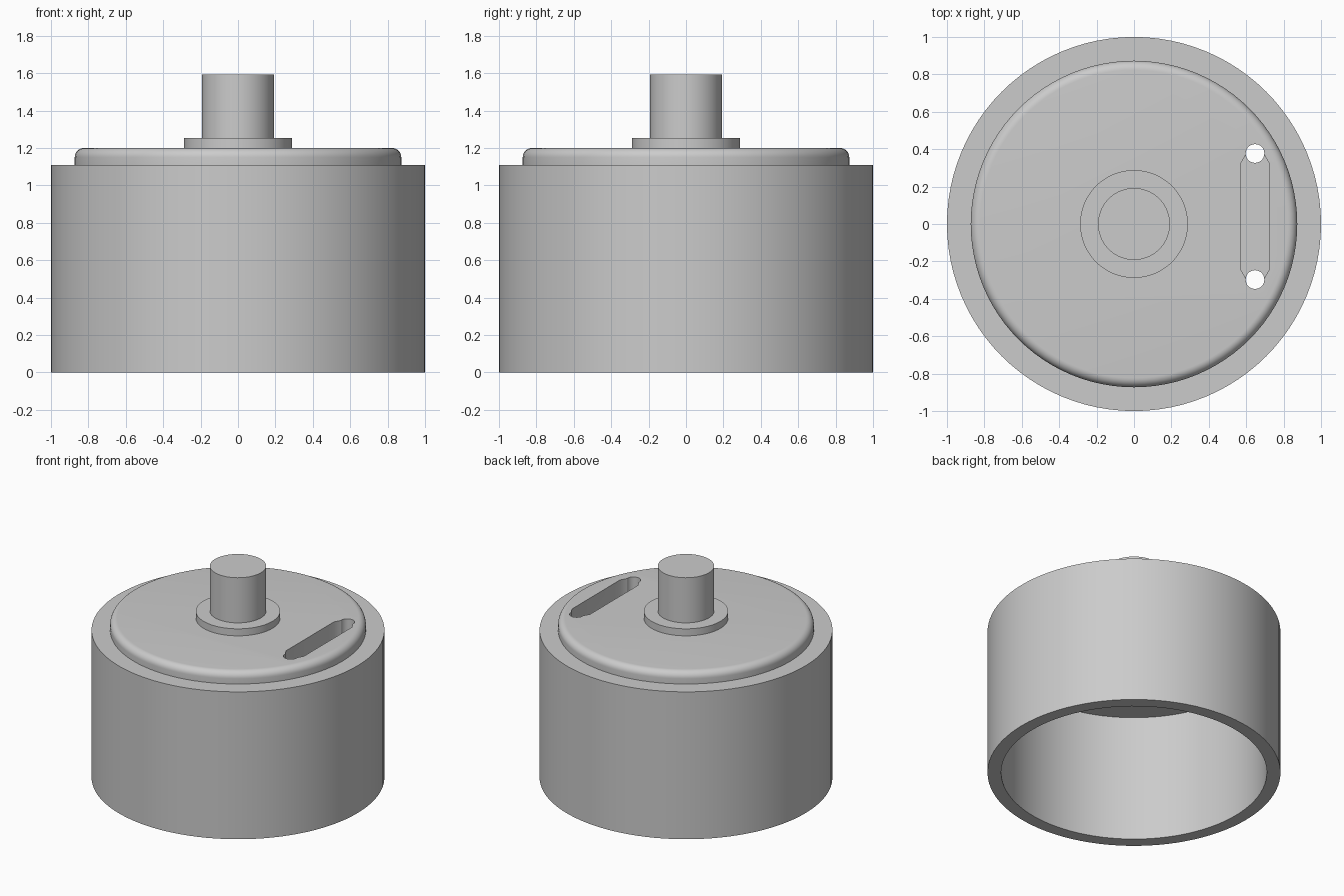
import bpy, bmesh, math
from mathutils import Vector

cube = bpy.data.objects.get("Cube")
if cube:
    bpy.data.objects.remove(cube, do_unlink=True)

grey = bpy.data.materials.new("plain grey")
grey.use_nodes = True
color = (0.6, 0.6, 0.6, 1)
grey.diffuse_color = color
grey.node_tree.nodes["Principled BSDF"].inputs["Base Color"].default_value = color


def finish(name, bm):
    mesh = bpy.data.meshes.new(name)
    bmesh.ops.recalc_face_normals(bm, faces=bm.faces)
    bm.to_mesh(mesh)
    bm.free()
    mesh.materials.append(grey)
    obj = bpy.data.objects.new(name, mesh)
    bpy.context.collection.objects.link(obj)
    return obj


def activate(obj):
    bpy.ops.object.select_all(action='DESELECT')
    obj.select_set(True)
    bpy.context.view_layer.objects.active = obj


def lathe(name, profile, steps=96):
    """Spin an (r, z) profile that starts and ends on the axis."""
    bm = bmesh.new()
    verts = [bm.verts.new((r, 0, z)) for r, z in profile]
    edges = [bm.edges.new(pair) for pair in zip(verts, verts[1:])]
    bmesh.ops.spin(bm, geom=verts + edges, cent=(0, 0, 0), axis=(0, 0, 1),
                   angle=math.tau, steps=steps, use_merge=True)
    bmesh.ops.remove_doubles(bm, verts=bm.verts, dist=1e-5)
    # Turn the triangle fans at the axis into clean flat discs
    poles = [v for v in bm.verts if v.co.xy.length < 1e-4]
    bmesh.ops.dissolve_verts(bm, verts=poles)
    return finish(name, bm)


def prism(name, outline, bottom, top):
    bm = bmesh.new()
    face = bm.faces.new([bm.verts.new((x, y, bottom)) for x, y in outline])
    sides = bmesh.ops.extrude_face_region(bm, geom=[face])["geom"]
    bmesh.ops.translate(bm, vec=(0, 0, top - bottom),
                        verts=[v for v in sides if isinstance(v, bmesh.types.BMVert)])
    return finish(name, bm)


def arc(x, y, radius, start, sweep, steps):
    angles = [start + sweep * i / steps for i in range(steps + 1)]
    return [(x + radius * math.cos(a), y + radius * math.sin(a)) for a in angles]


# Housing: open-bottomed cup with a raised, rounded cap
fillet = 0.05
housing = lathe("housing", [(0, 0.957), (0.907, 0.957), (0.907, 0), (1, 0), (1, 1.11), (0.873, 1.11)]
                + arc(0.873 - fillet, 1.2 - fillet, fillet, 0, math.pi / 2, 8) + [(0, 1.2)])

# Slot pocket with faceted ends, and a through hole at each end
slot_x, slot_y = 0.647, 0.04
slot = (arc(slot_x, slot_y + 0.286, 0.075, 0, math.pi, 3)
        + arc(slot_x, slot_y - 0.286, 0.075, math.pi, math.pi, 3))
cutters = [prism("slot_cutter", slot, 1.0, 1.3)]
for side in (-1, 1):
    ring = arc(slot_x, slot_y + side * 0.337, 0.05, 0, math.tau, 32)[:-1]
    cutters.append(prism("hole_cutter", ring, 0.9, 1.4))

activate(housing)
for cutter in cutters:
    cutter.hide_render = True
    mod = housing.modifiers.new("cut", 'BOOLEAN')
    mod.operation = 'DIFFERENCE'
    mod.solver = 'EXACT'
    mod.object = cutter
    bpy.ops.object.modifier_apply(modifier=mod.name)
    bpy.data.objects.remove(cutter, do_unlink=True)

# Shaft with its collar
shaft = lathe("shaft", [(0, 1.2), (0.288, 1.2), (0.288, 1.253), (0.192, 1.253), (0.192, 1.593), (0, 1.593)])

for obj in (housing, shaft):
    activate(obj)
    bpy.ops.object.shade_smooth_by_angle(angle=math.radians(30))
